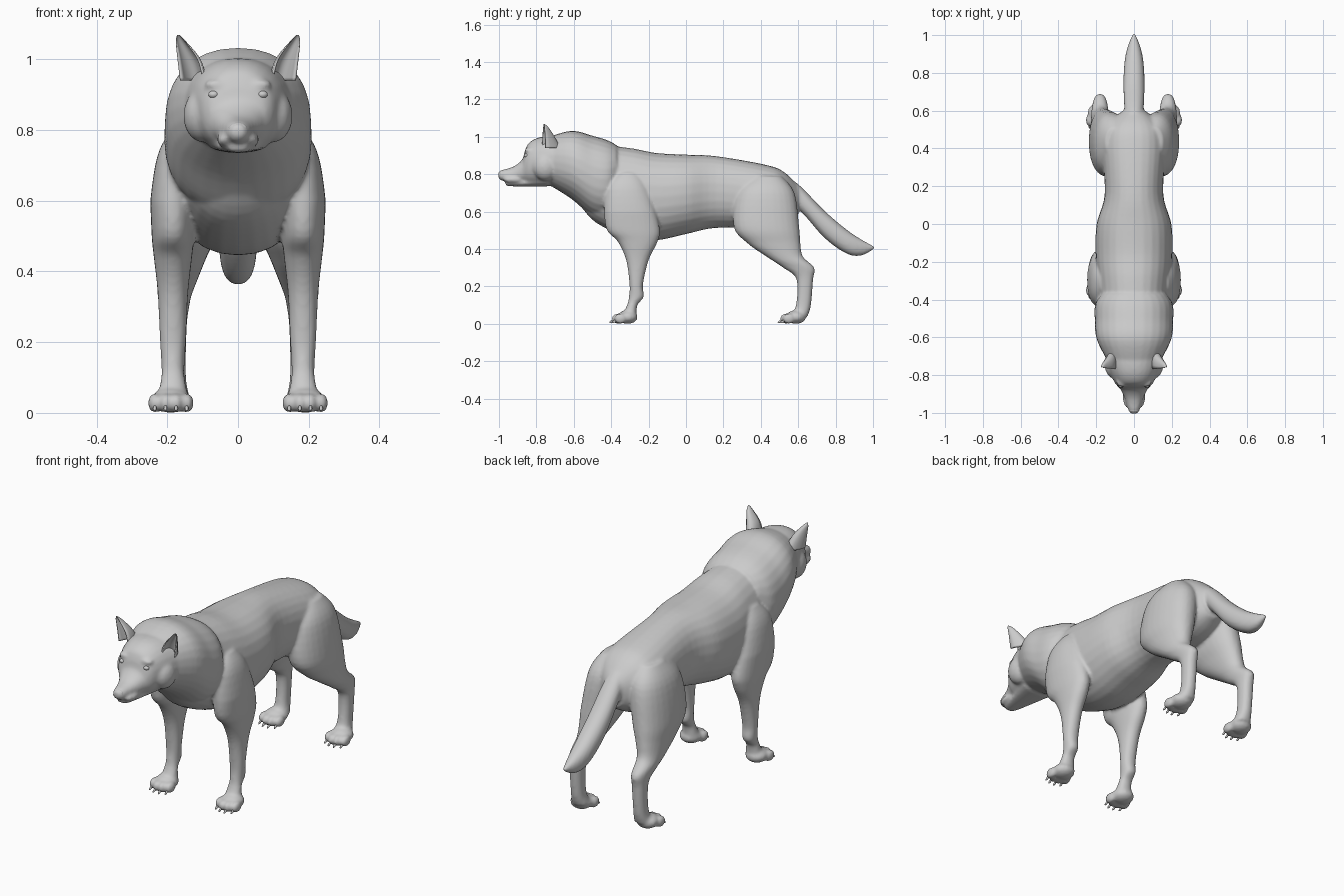
import bpy, bmesh, math
from mathutils import Vector

if "Cube" in bpy.data.objects:
    bpy.data.objects.remove(bpy.data.objects["Cube"])


def spline(rows, steps=5):
    """Catmull-Rom interpolation of rows of numbers."""
    rows = [Vector(r) for r in rows]
    out = []
    for i in range(len(rows) - 1):
        b, c = rows[i], rows[i + 1]
        a, d = rows[max(i - 1, 0)], rows[min(i + 2, len(rows) - 1)]
        for k in range(steps):
            t = k / steps
            out.append(0.5 * (2 * b + (c - a) * t + (2 * a - 5 * b + 4 * c - d) * t ** 2
                              + (3 * b - a - 3 * c + d) * t ** 3))
    return out + [rows[-1]]


def skin(name, rings):
    """Closed smooth skin over a list of point rings."""
    bm = bmesh.new()
    vs = [[bm.verts.new(p) for p in r] for r in rings]
    n = len(vs[0])
    for r0, r1 in zip(vs, vs[1:]):
        for i in range(n):
            j = (i + 1) % n
            bm.faces.new((r0[i], r0[j], r1[j], r1[i]))
    bm.faces.new(vs[0])
    bm.faces.new(vs[-1])
    bmesh.ops.recalc_face_normals(bm, faces=bm.faces)
    me = bpy.data.meshes.new(name)
    bm.to_mesh(me)
    bm.free()
    ob = bpy.data.objects.new(name, me)
    bpy.context.collection.objects.link(ob)
    for p in me.polygons:
        p.use_smooth = True
    return ob


fused = []


def loft(name, rows, axis='y', centre=lambda t: 0, power=2.2, n=28):
    """rows: position on axis, low, high, half width; centre gives x."""
    rings = []
    for t, lo, hi, w in spline(rows):
        ring = []
        for i in range(n):
            a = math.tau * i / n
            c, s = math.cos(a), math.sin(a)
            c = math.copysign(abs(c) ** (2 / power), c)
            s = math.copysign(abs(s) ** (2 / power), s)
            x, u = centre(t) + w * c, (lo + hi) / 2 + (hi - lo) / 2 * s
            ring.append((x, t, u) if axis == 'y' else (x, u, t))
        rings.append(ring)
    fused.append(skin(name, rings))


def ball(name, loc, radii, tilt=0):
    bpy.ops.mesh.primitive_uv_sphere_add(segments=16, ring_count=10, location=loc)
    ob = bpy.context.object
    ob.name = name
    ob.scale = radii
    ob.rotation_euler.x = tilt
    bpy.ops.object.shade_smooth()
    return ob


# Trunk
loft('body', [(-.57, .64, .88, .08), (-.48, .54, .95, .16), (-.3, .46, .94, .19),
              (-.16, .447, .914, .203), (0, .48, .905, .198), (.16, .513, .897, .155),
              (.42, .51, .852, .17), (.52, .53, .815, .145), (.6, .58, .74, .06)])
# Neck ruff
loft('ruff', [(-.76, .76, .99, .12), (-.615, .67, 1.032, .196), (-.5, .575, 1.006, .208),
              (-.42, .57, .982, .204), (-.37, .66, .955, .17)])
# Head and muzzle
loft('head', [(-1.004, .785, .812, .014), (-.985, .766, .822, .03), (-.92, .76, .842, .05),
              (-.875, .755, .88, .072), (-.86, .75, .93, .086), (-.835, .74, .972, .105),
              (-.77, .737, 1, .132), (-.65, .74, 1.005, .165)])
# Lower jaw
loft('jaw', [(-.965, .746, .758, .012), (-.94, .736, .761, .035), (-.74, .735, .8, .09)])
# Tail
loft('tail', [(.48, .62, .8, .04), (.59, .62, .755, .05), (.74, .46, .605, .056),
              (.86, .375, .503, .05), (.94, .366, .45, .033), (1.008, .402, .414, .006)])

for s in (1, -1):
    # Legs, leaning inwards above the elbow and hock
    loft('front_leg', [
        (.81, -.36, -.26, .03), (.72, -.43, -.2, .064), (.52, -.43, -.142, .061),
        (.44, -.365, -.152, .054), (.34, -.32, -.2, .043), (.21, -.302, -.23, .037),
        (.145, -.305, -.226, .033), (.1, -.315, -.26, .033), (.04, -.345, -.265, .045)],
        'z', lambda z: s * (.184 - .15 * max(0, z - .6)))
    loft('hind_leg', [
        (.79, .36, .51, .05), (.7, .27, .58, .092), (.52, .255, .605, .09),
        (.43, .33, .612, .07), (.36, .43, .625, .054), (.3, .52, .686, .042),
        (.24, .59, .68, .035), (.1, .588, .668, .033), (.04, .555, .65, .045)],
        'z', lambda z: s * (.18 - .17 * max(0, z - .33)))
    # Paws with four toes and claws
    for heel in (-.268, .632):
        px = s * .19
        fused.append(ball('paw', (px, heel - .045, .036), (.056, .055, .036)))
        for k in (-1.5, -.5, .5, 1.5):
            x, y = px + .03 * k, heel - .098 + .007 * k * k
            fused.append(ball('toe', (x, y, .028), (.02, .034, .028)))
            ball('claw', (x, y - .033, .013), (.005, .014, .006), .5)
    # Brow, cheek and lip, fused into the head
    fused.append(ball('brow', (s * .06, -.835, .928), (.035, .028, .016)))
    fused.append(ball('cheek', (s * .1, -.75, .84), (.055, .07, .075)))
    fused.append(ball('lip', (s * .034, -.915, .772), (.026, .06, .02)))
    ball('eye', (s * .069, -.853, .9), (.015, .013, .011))
    # Ear: crescent sections, hollow towards the front
    rings = []
    for z, cx, w, d in spline([(.94, .128, .036, .09), (1, .14, .031, .058),
                               (1.05, .162, .014, .025), (1.069, .169, .003, .004)]):
        arc = [math.pi * i / 10 for i in range(11)]
        pts = [(w * math.cos(a), d * math.sin(a)) for a in arc]
        pts += [(.8 * x, .6 * y) for x, y in reversed(pts)]
        rings.append([(s * (cx + x - y / 4), -.76 + y + x / 4, z) for x, y in pts])
    skin('ear', rings)

# Nose pad
ball('nose', (0, -.984, .803), (.027, .016, .018))

# Fuse the flesh into one smooth hide
bpy.ops.object.select_all(action='DESELECT')
for ob in fused:
    ob.select_set(True)
hide = fused[0]
bpy.context.view_layer.objects.active = hide
bpy.ops.object.join()
hide.name = 'wolf_body'
rm = hide.modifiers.new('fuse', 'REMESH')
rm.mode = 'VOXEL'
rm.voxel_size = .008
rm.use_smooth_shade = True
sm = hide.modifiers.new('soften', 'SMOOTH')
sm.factor = .5
sm.iterations = 5
